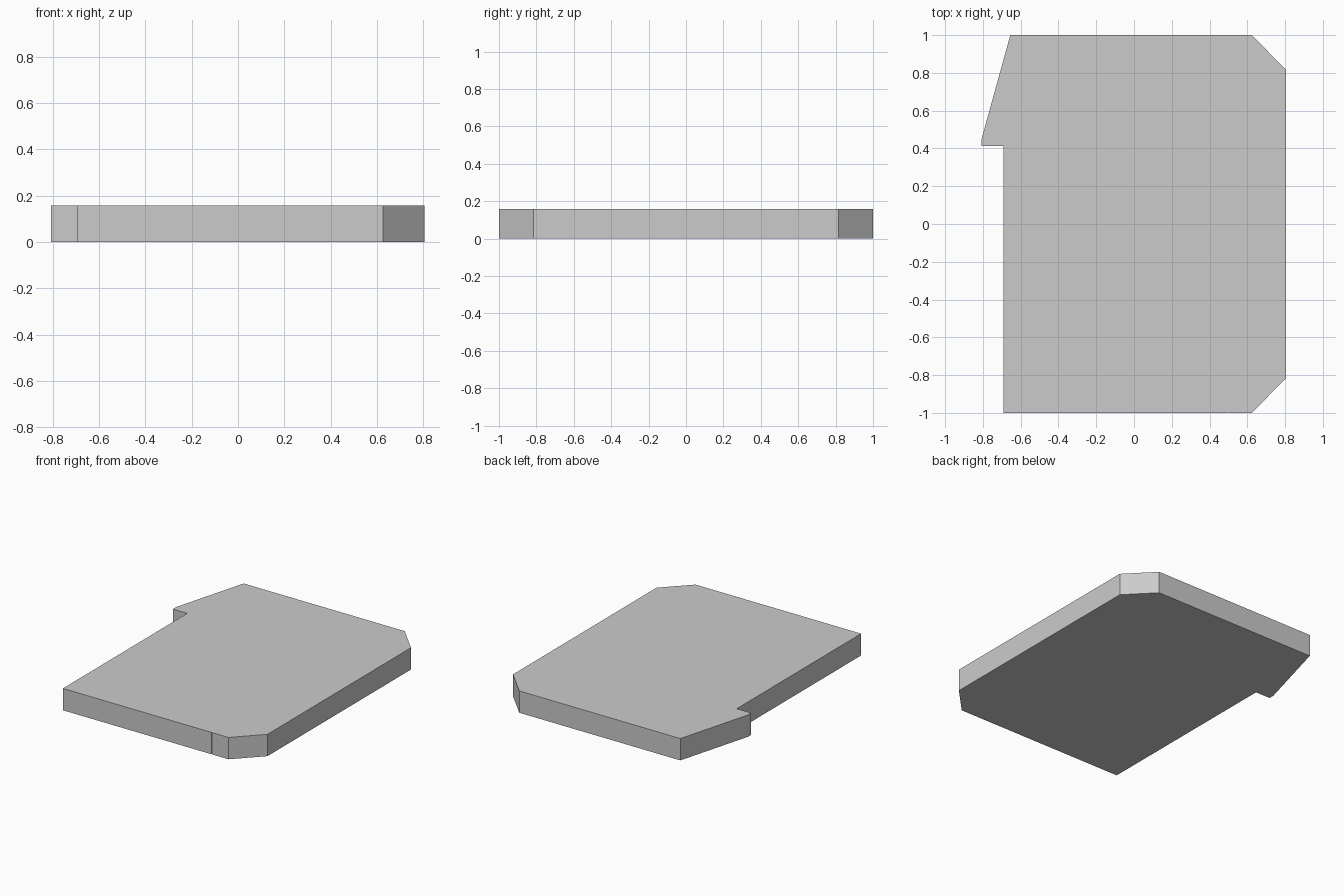
import bpy, bmesh

if "Cube" in bpy.data.objects:
    bpy.data.objects.remove(bpy.data.objects["Cube"])

THICKNESS = 0.157

# Card outline, counter-clockwise from the front left corner
outline = [
    (-0.692, -1.0),
    (0.490, -1.0), (0.490, -0.997), (0.498, -0.997), (0.498, -1.0),   # hairline nick in front edge
    (0.625, -1.0), (0.805, -0.815),                                   # front right chamfer
    (0.805, 0.815), (0.625, 1.0),                                     # back right chamfer
    (0.10, 1.0), (-0.21, 1.0),
    (-0.655, 1.0), (-0.807, 0.45), (-0.807, 0.412),                   # slanted side tab
    (-0.692, 0.412),
]

# Flat card body
bm = bmesh.new()
base = bm.faces.new([bm.verts.new((x, y, 0)) for x, y in outline])
top = bmesh.ops.extrude_face_region(bm, geom=[base], use_keep_orig=True)
bmesh.ops.translate(bm, vec=(0, 0, THICKNESS),
                    verts=[g for g in top["geom"] if isinstance(g, bmesh.types.BMVert)])
bmesh.ops.recalc_face_normals(bm, faces=bm.faces)

mesh = bpy.data.meshes.new("card_body")
bm.to_mesh(mesh)
bm.free()
bpy.context.collection.objects.link(bpy.data.objects.new("card_body", mesh))
